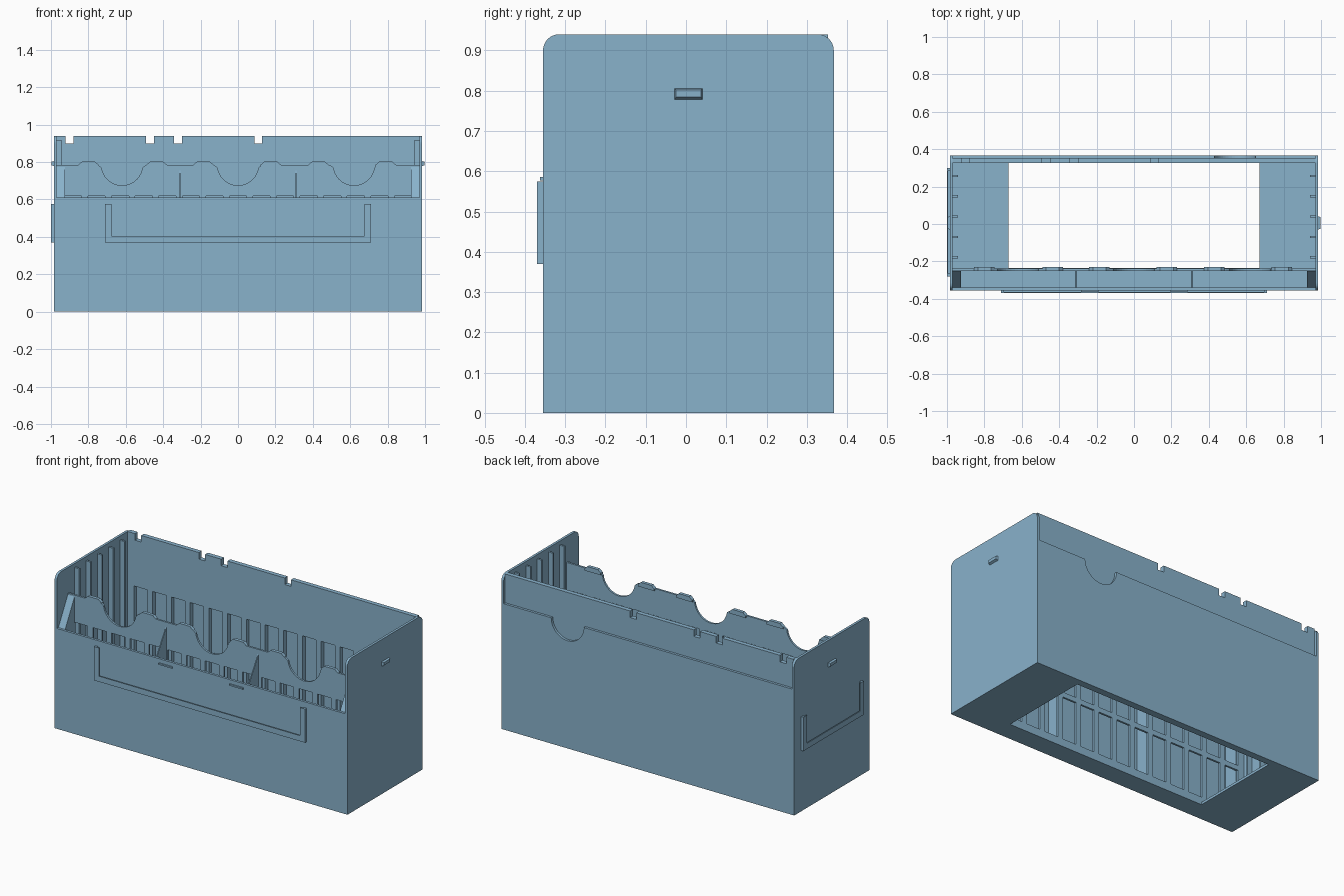
import bpy, bmesh, math

if "Cube" in bpy.data.objects:
    bpy.data.objects.remove(bpy.data.objects["Cube"])

blue = bpy.data.materials.new("dusty blue")
blue.diffuse_color = (0.25, 0.445, 0.6, 1)
blue.use_nodes = True
blue.node_tree.nodes["Principled BSDF"].inputs["Base Color"].default_value = blue.diffuse_color


def finish(name, bm):
    bmesh.ops.recalc_face_normals(bm, faces=bm.faces)
    me = bpy.data.meshes.new(name)
    bm.to_mesh(me)
    bm.free()
    me.materials.append(blue)
    ob = bpy.data.objects.new(name, me)
    bpy.context.scene.collection.objects.link(ob)
    return ob


def add_box(bm, x0, x1, y0, y1, z0, z1):
    r = bmesh.ops.create_cube(bm, size=1)
    for v in r["verts"]:
        v.co = ((x0 + x1) / 2 + v.co.x * (x1 - x0),
                (y0 + y1) / 2 + v.co.y * (y1 - y0),
                (z0 + z1) / 2 + v.co.z * (z1 - z0))


def boxes(name, dims):
    bm = bmesh.new()
    for d in dims:
        add_box(bm, *d)
    return finish(name, bm)


def prism(name, pts, a, b, axis):
    """Extrude an outline (x,z) along y, or (y,z) along x, from a to b."""
    bm = bmesh.new()
    put = (lambda p, t: (t, p[0], p[1])) if axis == "x" else (lambda p, t: (p[0], t, p[1]))
    lo = [bm.verts.new(put(p, a)) for p in pts]
    hi = [bm.verts.new(put(p, b)) for p in pts]
    bm.faces.new(lo)
    bm.faces.new(hi[::-1])
    for i in range(len(pts)):
        j = (i + 1) % len(pts)
        bm.faces.new((lo[i], hi[i], hi[j], lo[j]))
    return finish(name, bm)


def cut(ob, dims):
    cutter = boxes("cutter", dims)
    m = ob.modifiers.new("cut", "BOOLEAN")
    m.operation, m.solver, m.object = "DIFFERENCE", "EXACT", cutter
    bpy.context.view_layer.objects.active = ob
    bpy.ops.object.modifier_apply(modifier=m.name)
    bpy.data.objects.remove(cutter)


def arc(cx, cz, r, a0, a1, n):
    return [(cx + r * math.cos(math.radians(a0 + (a1 - a0) * i / n)),
             cz + r * math.sin(math.radians(a0 + (a1 - a0) * i / n))) for i in range(n + 1)]


X, T = 0.985, 0.015          # outer half width, wall thickness
F, B, H = -0.355, 0.367, 0.94  # front, back, height

# Side walls with rounded top corners
side = [(F, 0), (B, 0)] + arc(B - .04, H - .04, .04, 0, 90, 8) + arc(F + .04, H - .04, .04, 90, 180, 8)
prism("left_wall", side, -X, -X + T, "x")
prism("right_wall", side, X - T, X, "x")

# Floor with its large opening
W = X - T
boxes("floor", [(-W, -.67, F + T, B - T, 0, T), (.67, W, F + T, B - T, 0, T),
                (-.67, .67, F + T, -.235, 0, T), (-.67, .67, .325, B - T, 0, T)])

# Front wall
boxes("front_wall", [(-W, W, F, F + T, 0, .61)])

# Two rows of windows shared by both inner walls
def windows(y0, y1):
    out = []
    for i in range(15):
        c = -.882 + i * .126
        for z0, z1 in ((.05, .31), (.34, .62)):
            out.append((c - .046, c + .046, y0, y1, z0, z1))
    return out

# Scalloped inner front wall
top = .785
outline = [(-W, 0), (W, 0), (W, top)]
for c in (.62, 0, -.62):
    outline += [(c + .13, top), (c + .115, top - .01)]
    outline += arc(c, top, .11, -8, -172, 18)
    outline += [(c - .115, top - .01), (c - .13, top)]
outline.append((-W, top))
divider = prism("scalloped_divider", outline, -.25, -.238, "y")
cut(divider, windows(-.3, -.2))

# Raised tabs along the scalloped edge
for i, c in enumerate((-.8, -.435, -.185, .175, .43, .79)):
    prism("edge_tab", [(c - .055, top - .012), (c + .055, top - .012), (c + .055, top),
                       (c + .035, .802), (c - .035, .802), (c - .055, top)], -.25, -.23, "y")

# Tray gussets and sloped end blocks
for s in (-1, 1):
    prism("tray_gusset", [(F + T, T), (-.25, T), (-.25, .755), (F + T, .61)],
          s * .31 - .003, s * .31 + .003, "x")
    prism("tray_end", [(F + T, T), (-.25, T), (-.25, .775), (F + T, .61)], s * .925, s * W, "x")

# Inner back panel with windows and top notches
panel = boxes("back_panel", [(-W, W, .325, .352, 0, H)])
cut(panel, windows(.3, .36) + [(c - .021, c + .021, .3, .4, .9, 1) for c in (-.9, -.47, -.32, .108)])

# Outer back wall with a half-round finger cutout
prism("back_wall", [(-W, 0), (W, 0), (W, .765)] + arc(.54, .765, .11, 0, -180, 20) + [(-W, .765)],
      .352, B, "y")

# Vertical ribs inside both side walls
ribs = []
for y in (.257, .148, .04, -.07, -.178):
    for s in (-1, 1):
        x0, x1 = sorted((s * .94, s * W))
        ribs.append((x0, x1, y - .006, y + .006, T, .915))
boxes("side_ribs", ribs)

# U-shaped label holders: outer bar plus a thin overhanging lip
def holder(u0, u1, place):
    dims = []
    for w, d0, d1 in ((.016, 0, .009), (.034, .009, .015)):
        dims += [(u0, u0 + w, d0, d1, .37, .575), (u1 - w, u1, d0, d1, .37, .575),
                 (u0 + w, u1 - w, d0, d1, .37, .37 + w)]
    return [place(d) for d in dims]

boxes("front_label_holder", holder(-.71, .71, lambda d: (d[0], d[1], F - d[3], F - d[2], d[4], d[5])))
boxes("left_label_holder", holder(-.28, .30, lambda d: (-X - d[3], -X - d[2], d[0], d[1], d[4], d[5])))

# Small catches above the front holder
boxes("front_catches", [(c - .046, c + .046, F - .008, F, .577, .586) for c in (-.237, .24)])

# Side latches
for s in (-1, 1):
    bm = bmesh.new()
    x0, x1 = sorted((s * X, s * (X + .013)))
    add_box(bm, x0, x1, -.029, .041, .778, .805)
    for v in bm.verts:
        if abs(v.co.x) > X + .005:
            v.co.y = .006 + (v.co.y - .006) * .88
            v.co.z = min(max(v.co.z, .784), .802)
    finish("side_latch", bm)
